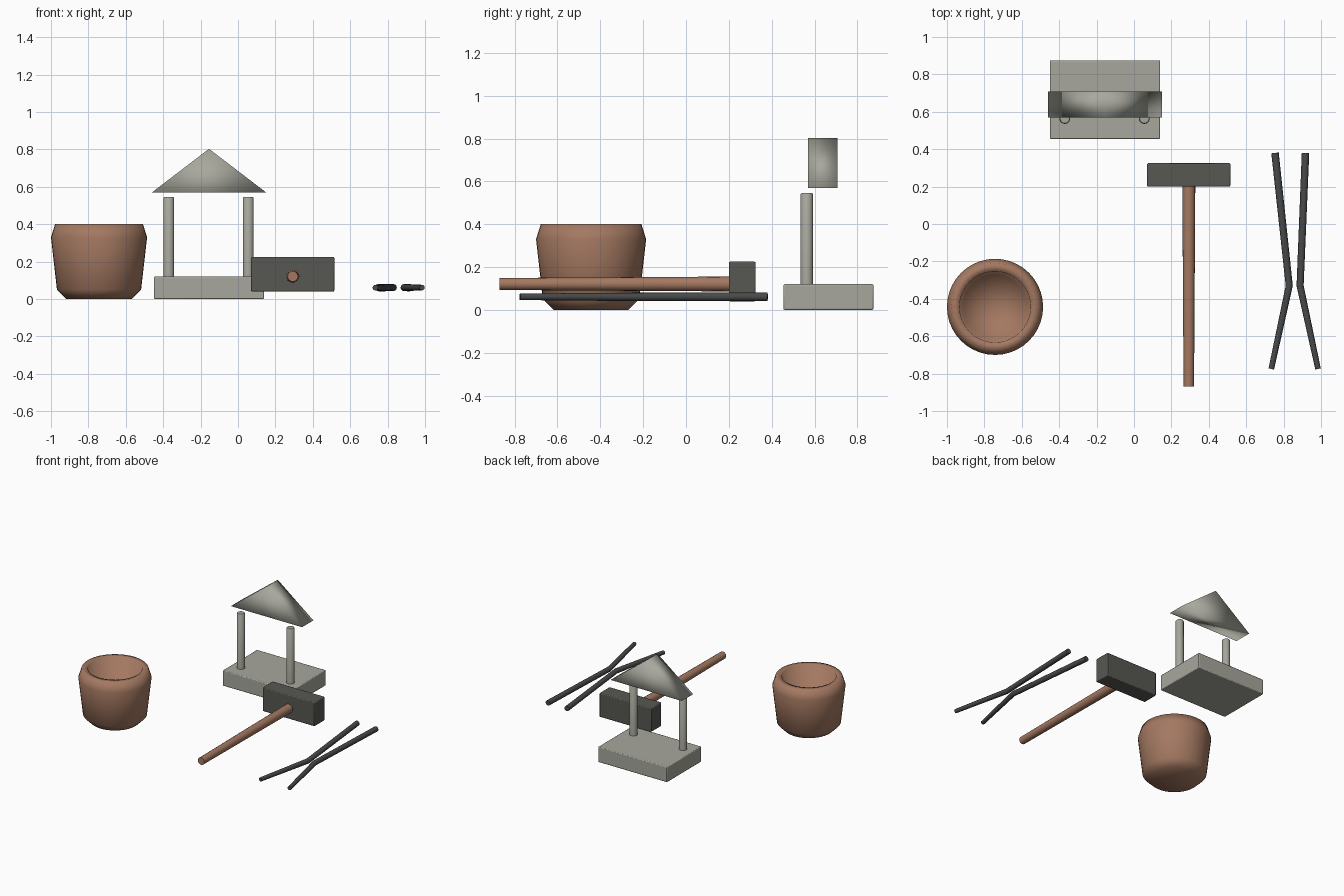
import bpy, bmesh, math
from mathutils import Vector

cube = bpy.data.objects.get("Cube")
if cube:
    bpy.data.objects.remove(cube, do_unlink=True)


def material(name, rgb):
    m = bpy.data.materials.new(name)
    m.use_nodes = True
    m.diffuse_color = (*rgb, 1)
    m.node_tree.nodes["Principled BSDF"].inputs["Base Color"].default_value = (*rgb, 1)
    return m


CLAY = material("brown wood", (0.37, 0.19, 0.12))
STONE = material("pale stone", (0.39, 0.39, 0.34))
STEEL = material("dark steel", (0.095, 0.096, 0.085))
IRON = material("black iron", (0.065, 0.067, 0.067))


def finish(name, bm, mat, angle=None, bevel=0):
    """Turn a bmesh into an object; angle None means fully smooth."""
    bmesh.ops.recalc_face_normals(bm, faces=bm.faces)
    mesh = bpy.data.meshes.new(name)
    bm.to_mesh(mesh)
    bm.free()
    mesh.materials.append(mat)
    ob = bpy.data.objects.new(name, mesh)
    bpy.context.collection.objects.link(ob)
    if bevel:
        mod = ob.modifiers.new("soft edges", "BEVEL")
        mod.width, mod.segments = bevel, 2
    bpy.ops.object.select_all(action="DESELECT")
    ob.select_set(True)
    bpy.context.view_layer.objects.active = ob
    if angle is None:
        bpy.ops.object.shade_smooth()
    else:
        bpy.ops.object.shade_smooth_by_angle(angle=math.radians(angle))
    return ob


def box(name, low, high, mat, bevel):
    bm = bmesh.new()
    bmesh.ops.create_cube(bm, size=1)
    low, high = Vector(low), Vector(high)
    for v in bm.verts:
        v.co = (low + high) / 2 + v.co * (high - low)
    return finish(name, bm, mat, 30, bevel)


def rod(name, points, radii, mat, sides=16):
    """Round bar through points, with mitred rings at the bends."""
    bm = bmesh.new()
    pts = [Vector(p) for p in points]
    rings = []
    for i, p in enumerate(pts):
        along = (pts[min(i + 1, len(pts) - 1)] - pts[max(i - 1, 0)]).normalized()
        helper = Vector((0, 0, 1)) if abs(along.z) < 0.9 else Vector((0, 1, 0))
        u = along.cross(helper).normalized()
        w = u.cross(along)
        turns = [2 * math.pi * k / sides for k in range(sides)]
        rings.append([bm.verts.new(p + radii[i] * (u * math.cos(t) + w * math.sin(t)))
                      for t in turns])
    for a, b in zip(rings, rings[1:]):
        for k in range(sides):
            n = (k + 1) % sides
            bm.faces.new((a[k], a[n], b[n], b[k]))
    bm.faces.new(rings[0])
    bm.faces.new(rings[-1])
    return finish(name, bm, mat, 40)


# Tub: lathed wall, rim and hollow
profile = [(0, 0), (0.175, 0), (0.225, 0.05), (0.257, 0.33), (0.235, 0.4),
           (0.19, 0.4), (0.17, 0.1), (0, 0.08)]
bm = bmesh.new()
verts = [bm.verts.new((r, 0, z)) for r, z in profile]
edges = [bm.edges.new(pair) for pair in zip(verts, verts[1:])]
bmesh.ops.spin(bm, geom=verts + edges, cent=(0, 0, 0), axis=(0, 0, 1),
               angle=2 * math.pi, steps=40)
bmesh.ops.remove_doubles(bm, verts=bm.verts, dist=0.0005)
tub = finish("tub", bm, CLAY)
tub.location = (-0.743, -0.443, 0)

# Forge: plinth, two posts and a gabled hood
box("plinth", (-0.45, 0.455, 0), (0.14, 0.875, 0.12), STONE, 0.006)
for side, x in (("right", -0.37), ("left", 0.055)):
    rod(side + "_post", [(x, 0.564, 0.1), (x, 0.564, 0.54), (x, 0.564, 0.546)],
        [0.029, 0.029, 0.025], STONE)

bm = bmesh.new()
ends = [[bm.verts.new((x, y, z)) for x, z in ((-0.46, 0.57), (0.15, 0.57), (-0.155, 0.803))]
        for y in (0.57, 0.708)]
for end in ends:
    bm.faces.new(end)
for k in range(3):
    n = (k + 1) % 3
    bm.faces.new((ends[0][k], ends[0][n], ends[1][n], ends[1][k]))
finish("hood", bm, STONE)

# Hammer
box("hammer_head", (0.07, 0.2, 0.04), (0.515, 0.325, 0.225), STEEL, 0.006)
rod("hammer_handle", [(0.293, -0.87, 0.121), (0.293, 0.25, 0.121)], [0.028, 0.035], CLAY)

# Tongs: two bent bars mirrored about their middle line
for side, s in (("right", -1), ("left", 1)):
    back = 0.754 if s < 0 else 0.917
    rod(side + "_tong_bar",
        [(0.859 + s * 0.125, -0.775, 0.061), (0.859 + s * 0.029, -0.33, 0.061),
         (back, 0.38, 0.061)],
        [0.015, 0.019, 0.02], IRON, 12)
